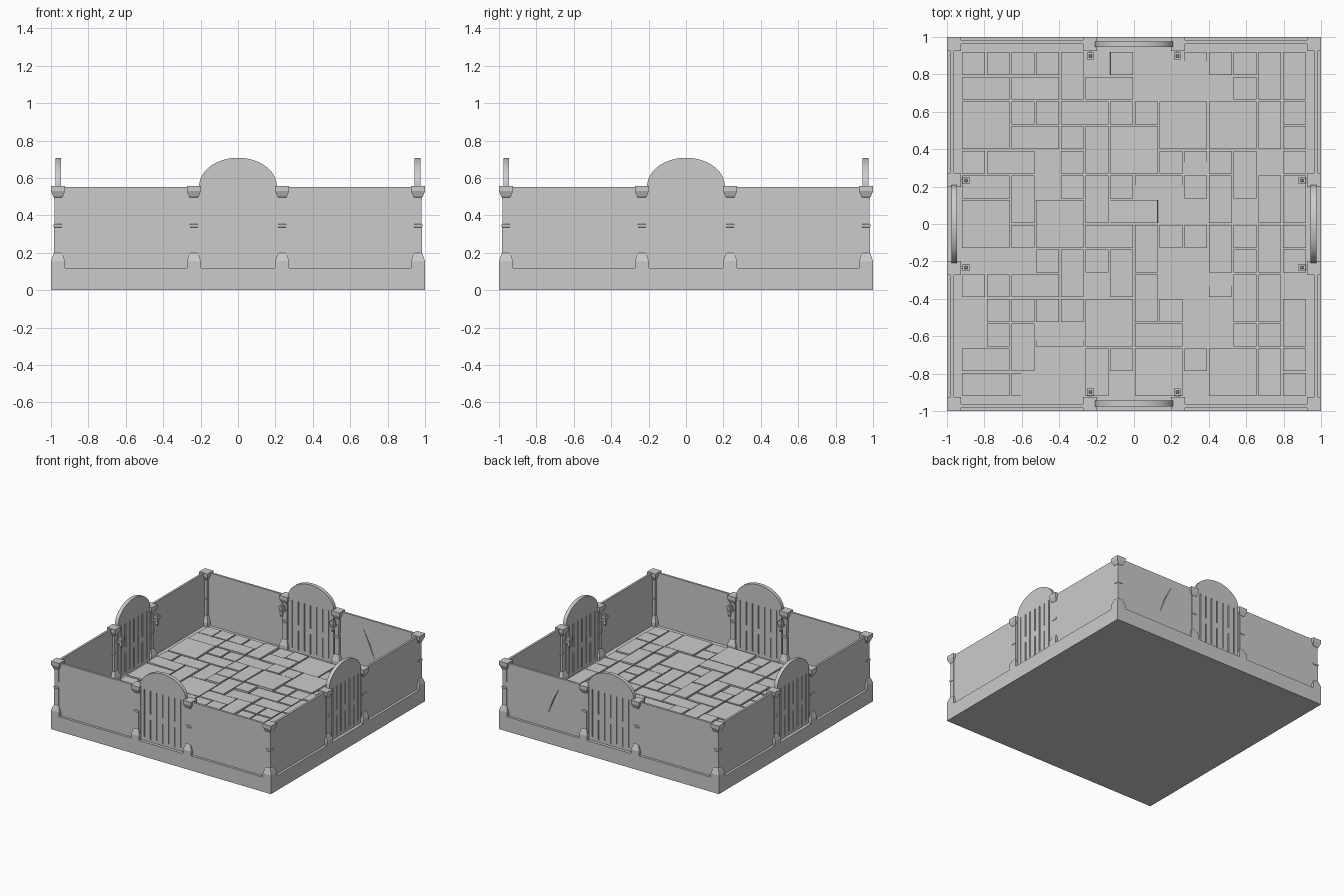
import bpy, bmesh, math, random
from mathutils import Matrix, Vector

if "Cube" in bpy.data.objects:
    bpy.data.objects.remove(bpy.data.objects["Cube"])

random.seed(7)


def add_box(bm, lo, hi, rot=None):
    lo, hi = Vector(lo), Vector(hi)
    size = hi - lo
    m = Matrix.Translation((lo + hi) / 2) @ (rot or Matrix()) @ Matrix.Diagonal((*size, 1))
    bmesh.ops.create_cube(bm, size=1, matrix=m)


def add_loft(bm, cx, cy, rings):
    """Square column from (z, half width) rings."""
    loops = [[bm.verts.new((cx + sx * h, cy + sy * h, z))
              for sx, sy in ((-1, -1), (1, -1), (1, 1), (-1, 1))] for z, h in rings]
    for a, b in zip(loops, loops[1:]):
        for i in range(4):
            j = (i + 1) % 4
            bm.faces.new((a[i], a[j], b[j], b[i]))
    bm.faces.new(loops[0][::-1])
    bm.faces.new(loops[-1])


def make(name, bm, turn=0):
    me = bpy.data.meshes.new(name)
    bmesh.ops.recalc_face_normals(bm, faces=bm.faces[:])
    bm.to_mesh(me)
    bm.free()
    ob = bpy.data.objects.new(name, me)
    ob.rotation_euler.z = turn
    bpy.context.collection.objects.link(ob)
    return ob


def carve(ob, cutter):
    """Subtract the cutter, bake the result and drop the cutter."""
    mod = ob.modifiers.new("carve", 'BOOLEAN')
    mod.operation = 'DIFFERENCE'
    mod.solver = 'EXACT'
    mod.object = cutter
    deps = bpy.context.evaluated_depsgraph_get()
    me = bpy.data.meshes.new_from_object(ob.evaluated_get(deps))
    ob.modifiers.clear()
    ob.data = me
    bpy.data.objects.remove(cutter)


def ring_copies(ob):
    """Repeat a front-side part on the other three sides."""
    for k in range(1, 4):
        c = ob.copy()
        c.name = f"{ob.name}_{k}"
        c.rotation_euler.z = k * math.pi / 2
        bpy.context.collection.objects.link(c)


# Base slab
bm = bmesh.new()
add_box(bm, (-1, -1, 0), (1, 1, 0.12))
make("base", bm)

# Floor tiles: random one- and two-cell stones at uneven heights
bm = bmesh.new()
N, P = 14, 0.132
taken = set()
for j in range(N):
    for i in range(N):
        if (i, j) in taken:
            continue
        w, d = random.choice(((1, 1), (1, 1), (2, 1), (1, 2), (2, 2)))
        cells = {(i + a, j + b) for a in range(w) for b in range(d)}
        if cells & taken or i + w > N or j + d > N:
            w, d, cells = 1, 1, {(i, j)}
        taken |= cells
        x, y = (i - N / 2) * P, (j - N / 2) * P
        tilt = Matrix.Rotation(random.uniform(-.03, .03), 4, random.choice("XY")) if random.random() < .2 else None
        top = 0.128 + random.choice((0, .003, .006, .01))
        add_box(bm, (x + .005, y + .005, 0.105), (x + w * P - .005, y + d * P - .005, top), tilt)
make("floor_tiles", bm)

# Walls: two panels per side, either side of the doorway
for k in range(4):
    bm = bmesh.new()
    for s in (-1, 1):
        a, b = sorted((s * 0.2, s * 0.975))
        add_box(bm, (a, -0.98, 0.11), (b, -0.963, 0.552))
    wall = make(f"wall_{k}", bm, k * math.pi / 2)
    if k == 2:
        # Slanted crack through the back wall
        bm = bmesh.new()
        pts = ((-.46, .48), (-.51, .37), (-.57, .23), (-.528, .35))
        lo = [bm.verts.new((x, -1.05, z)) for x, z in pts]
        f = bm.faces.new(lo)
        ext = bmesh.ops.extrude_face_region(bm, geom=[f])
        bmesh.ops.translate(bm, vec=(0, .2, 0), verts=[v for v in ext['geom'] if isinstance(v, bmesh.types.BMVert)])
        crack = make("crack_cutter", bm, k * math.pi / 2)
        carve(wall, crack)

# Pillars: one corner and two door posts per side
profile = ((.115, .0375), (.155, .0375), (.195, .024), (.2, .02), (.335, .02), (.338, .023),
           (.352, .023), (.355, .019), (.495, .02), (.5, .025), (.53, .0375), (.558, .0375))
bm = bmesh.new()
for x in (-.9625, -.236, .236):
    add_loft(bm, x, -.9625, profile)
ring_copies(make("pillars", bm))

# Wall torches on the inner face of the door posts
bm = bmesh.new()
for x in (-.232, .232):
    add_loft(bm, x, -.898, ((.405, .005), (.425, .011), (.44, .009), (.475, .018), (.492, .018), (.492, .008), (.505, .005)))
    add_box(bm, (x - .007, -.95, .437), (x + .007, -.9, .453))
ring_copies(make("torches", bm))

# Arched door slab
bm = bmesh.new()
outline = [(-.208, .115), (.208, .115)]
outline += [(.208 * math.cos(t), .555 + .153 * math.sin(t)) for t in (math.pi * i / 32 for i in range(33))]
f = bm.faces.new([bm.verts.new((x, -.975, z)) for x, z in outline])
ext = bmesh.ops.extrude_face_region(bm, geom=[f])
bmesh.ops.translate(bm, vec=(0, .03, 0), verts=[v for v in ext['geom'] if isinstance(v, bmesh.types.BMVert)])
door = make("door", bm)

# Plank grooves on both faces
bm = bmesh.new()
for i in range(7):
    x = -.165 + .055 * i
    spans = ((.15, .54),) if i % 2 == 0 else ((.14, .3), (.35, .54))
    for z0, z1 in spans:
        for y0, y1 in ((-1, -.967), (-.953, -.9)):
            add_box(bm, (x - .005, y0, z0), (x + .005, y1, z1))
carve(door, make("groove_cutter", bm))
ring_copies(door)
